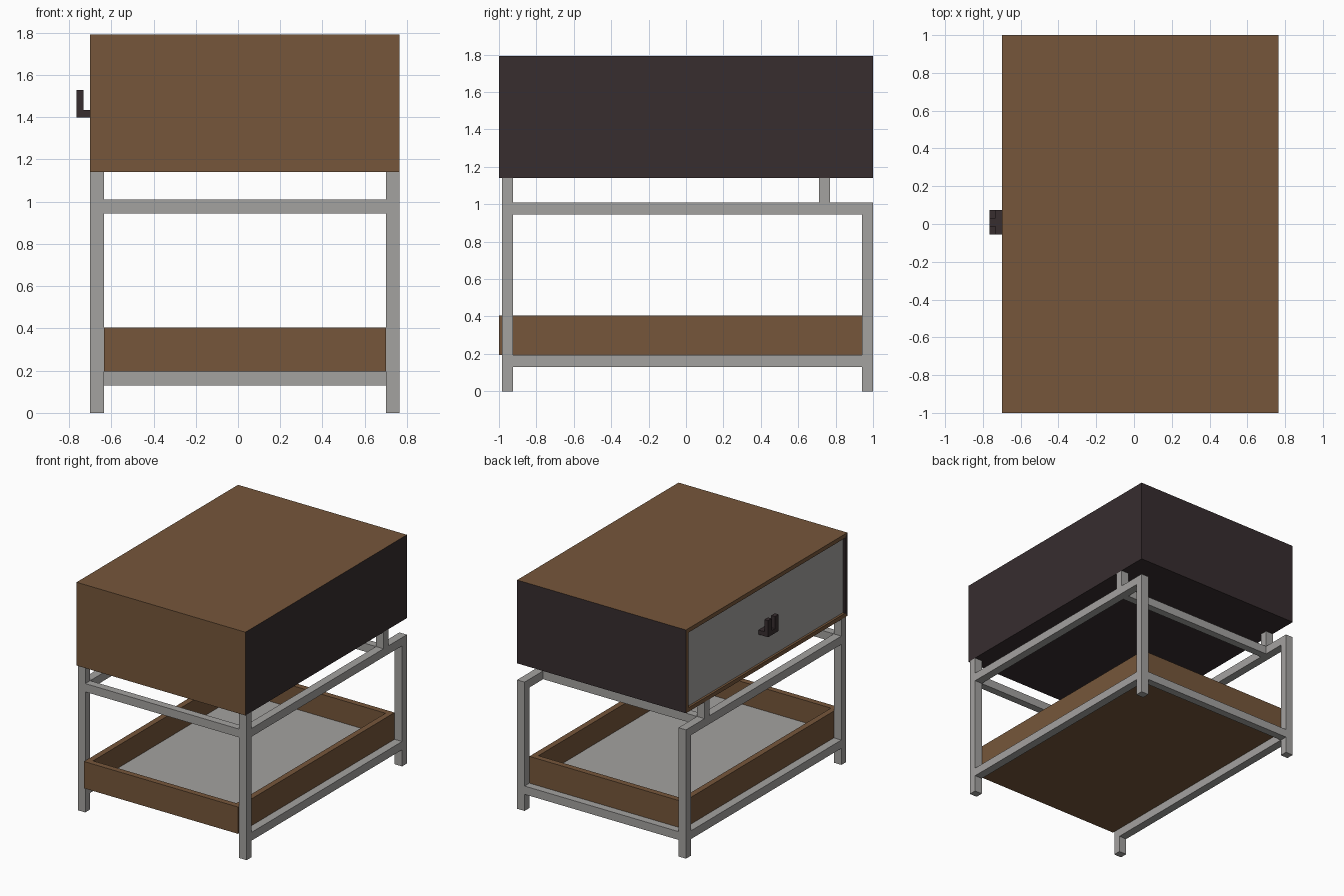
import bpy, bmesh
from mathutils import Vector

if "Cube" in bpy.data.objects:
    bpy.data.objects.remove(bpy.data.objects["Cube"])


def mat(name, rgb):
    m = bpy.data.materials.new(name)
    m.diffuse_color = (*rgb, 1)
    m.use_nodes = True
    m.node_tree.nodes["Principled BSDF"].inputs["Base Color"].default_value = m.diffuse_color
    return m


WOOD = mat("brown_wood", (0.18, 0.094, 0.043))
METAL = mat("grey_metal", (0.37, 0.36, 0.35))
DARK = mat("dark_brown", (0.038, 0.026, 0.028))


def add_box(bm, x, y, z):
    r = bmesh.ops.create_cube(bm, size=1)
    for v in r["verts"]:
        v.co = Vector([(a[0] + a[1]) / 2 + c * (a[1] - a[0])
                       for a, c in zip((x, y, z), v.co)])


def finish(bm, name, *mats):
    bmesh.ops.recalc_face_normals(bm, faces=bm.faces)
    me = bpy.data.meshes.new(name)
    bm.to_mesh(me)
    bm.free()
    for m in mats:
        me.materials.append(m)
    ob = bpy.data.objects.new(name, me)
    bpy.context.collection.objects.link(ob)
    return ob


def box(name, m, x, y, z):
    bm = bmesh.new()
    add_box(bm, x, y, z)
    return finish(bm, name, m)


def find_face(bm, n):
    bm.normal_update()
    return max(bm.faces, key=lambda f: f.normal.dot(Vector(n)))


def recess(bm, n, border, depth):
    """Inset the face pointing along n and push it inwards."""
    f = find_face(bm, n)
    bmesh.ops.inset_region(bm, faces=[f], thickness=border)
    r = bmesh.ops.extrude_discrete_faces(bm, faces=[f])
    new = r["faces"][0]
    for v in new.verts:
        v.co -= Vector(n) * depth
    bm.normal_update()
    return new


# Metal frame: legs, side rails and stubs on both sides
LOW, HIGH = (0.13, 0.195), (0.945, 1.01)
for side, x in (("left", (-0.70, -0.635)), ("right", (0.70, 0.765))):
    box(side + "_front_leg", METAL, x, (-0.985, -0.925), (0, 1.14))
    box(side + "_back_leg", METAL, x, (0.94, 1.0), (0, 1.01))
    box(side + "_lower_rail", METAL, x, (-0.925, 0.94), LOW)
    box(side + "_upper_rail", METAL, x, (-0.925, 0.94), HIGH)
    box(side + "_cabinet_post", METAL, x, (0.71, 0.77), (1.01, 1.14))

# Cross rails
CROSS = (-0.635, 0.70)
box("front_upper_rail", METAL, CROSS, (-0.985, -0.925), HIGH)
box("middle_upper_rail", METAL, CROSS, (0.71, 0.77), HIGH)
box("back_lower_rail", METAL, CROSS, (0.94, 1.0), LOW)

# Open tray with a grey floor
bm = bmesh.new()
add_box(bm, CROSS, (-1.0, 0.94), (0.195, 0.405))
recess(bm, (0, 0, 1), 0.065, 0.175).material_index = 1
finish(bm, "tray", WOOD, METAL)

# Cabinet: brown top, front and rim; dark right, back and underside
bm = bmesh.new()
add_box(bm, (-0.70, 0.765), (-1, 1), (1.14, 1.793))
panel = recess(bm, (-1, 0, 0), 0.045, 0.018)
for f in bm.faces:
    n, c = f.normal, f.calc_center_median()
    dark_rim = n.x < -0.5 and c.y < -0.9
    if n.x > 0.5 or n.y > 0.5 or n.z < -0.5 or dark_rim:
        f.material_index = 1
panel.material_index = 2
finish(bm, "cabinet", WOOD, DARK, METAL)

# Drawer handle: base block with two upright prongs
bm = bmesh.new()
add_box(bm, (-0.765, -0.682), (-0.055, 0.075), (1.40, 1.435))
for y in ((-0.055, -0.01), (0.03, 0.075)):
    add_box(bm, (-0.765, -0.732), y, (1.435, 1.53))
finish(bm, "drawer_handle", DARK)
